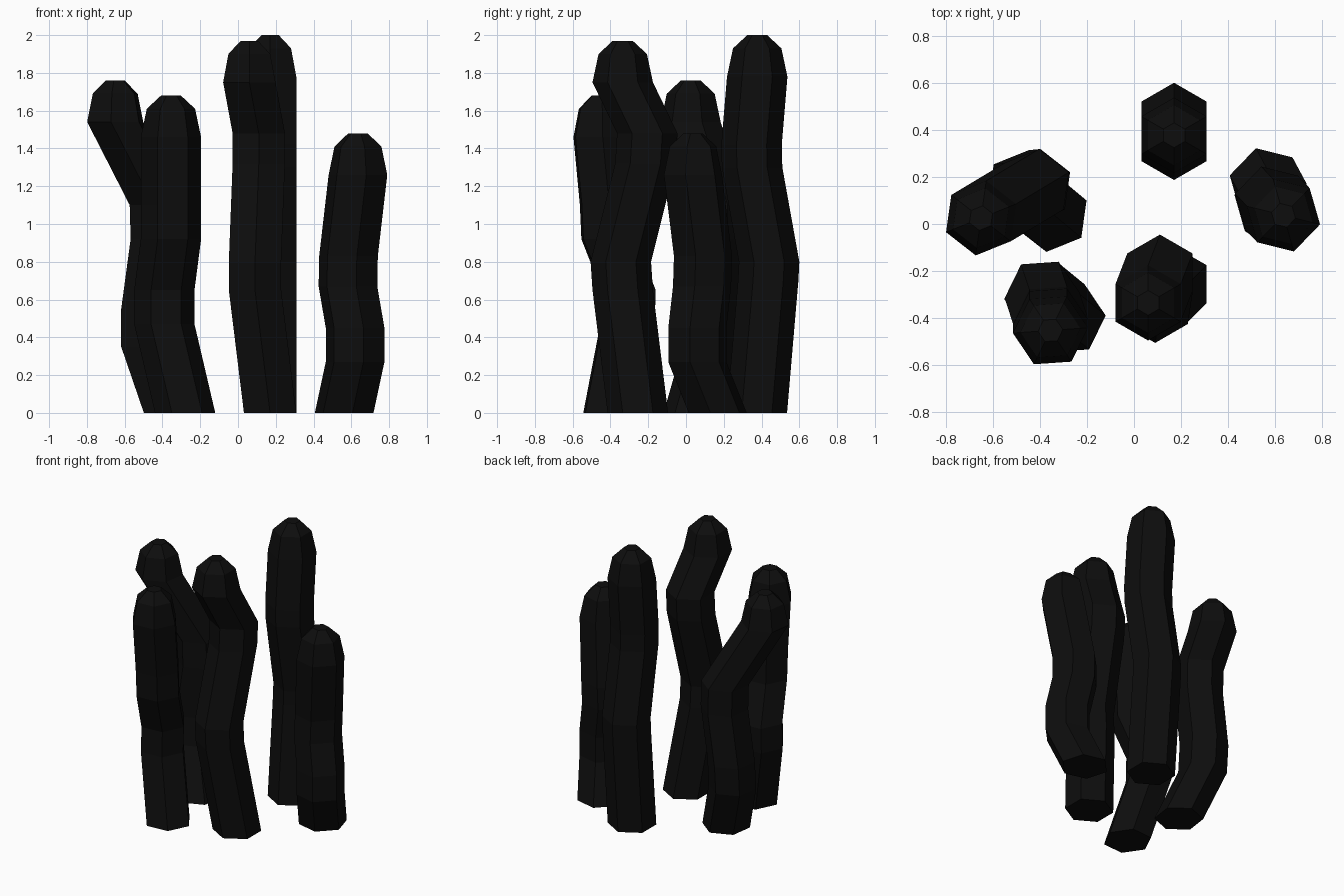
import bpy, bmesh, math

if "Cube" in bpy.data.objects:
    bpy.data.objects.remove(bpy.data.objects["Cube"])

SIDES = 6
# dome rings: (height above last path point, radius factor)
DOME = [(0.15, 0.8), (0.22, 0.33)]

dark = bpy.data.materials.new("dark")
dark.diffuse_color = (0.004, 0.004, 0.004, 1)
dark.use_nodes = True
dark.node_tree.nodes["Principled BSDF"].inputs["Base Color"].default_value = dark.diffuse_color


def column(name, path, turn, radius=0.16):
    """Hexagonal tube of level rings along a bent path, with a faceted dome."""
    x, y, z = path[-1]
    rings = [(p, radius) for p in path]
    rings += [((x, y, z + h), radius * f) for h, f in DOME]
    bm = bmesh.new()
    loops = []
    for (cx, cy, cz), r in rings:
        loop = []
        for i in range(SIDES):
            a = math.radians(turn) + i * 2 * math.pi / SIDES
            loop.append(bm.verts.new((cx + r * math.cos(a), cy + r * math.sin(a), cz)))
        loops.append(loop)
    for lo, hi in zip(loops, loops[1:]):
        for i in range(SIDES):
            j = (i + 1) % SIDES
            bm.faces.new((lo[i], lo[j], hi[j], hi[i]))
    bm.faces.new(loops[0][::-1])
    bm.faces.new(loops[-1])
    mesh = bpy.data.meshes.new(name)
    bm.to_mesh(mesh)
    bm.free()
    mesh.materials.append(dark)
    bpy.context.collection.objects.link(bpy.data.objects.new(name, mesh))


# Five crooked columns: base, paired rings at each bend, start of the dome
column("left_column", [(-.35, .04, 0), (-.47, .14, .35), (-.47, .155, .55),
                       (-.42, .16, .92), (-.425, .16, 1.1), (-.65, .025, 1.54)], 22)
column("front_left_column", [(-.28, -.40, 0), (-.39, -.31, .47), (-.39, -.304, .65),
                             (-.355, -.41, .92), (-.355, -.418, 1.1), (-.355, -.452, 1.46)], 4)
column("front_column", [(.17, -.255, 0), (.09, -.335, .65), (.09, -.345, .8),
                        (.11, -.215, 1.32), (.11, -.205, 1.48), (.06, -.335, 1.75)], 30)
column("back_column", [(.17, .375, 0), (.17, .435, .7), (.17, .44, .8),
                       (.17, .35, 1.3), (.17, .347, 1.42), (.17, .377, 1.78)], 30)
column("right_column", [(.562, .168, 0), (.62, .06, .27), (.62, .06, .45),
                        (.582, .085, .67), (.585, .09, .83), (.635, .037, 1.26)], -14)
